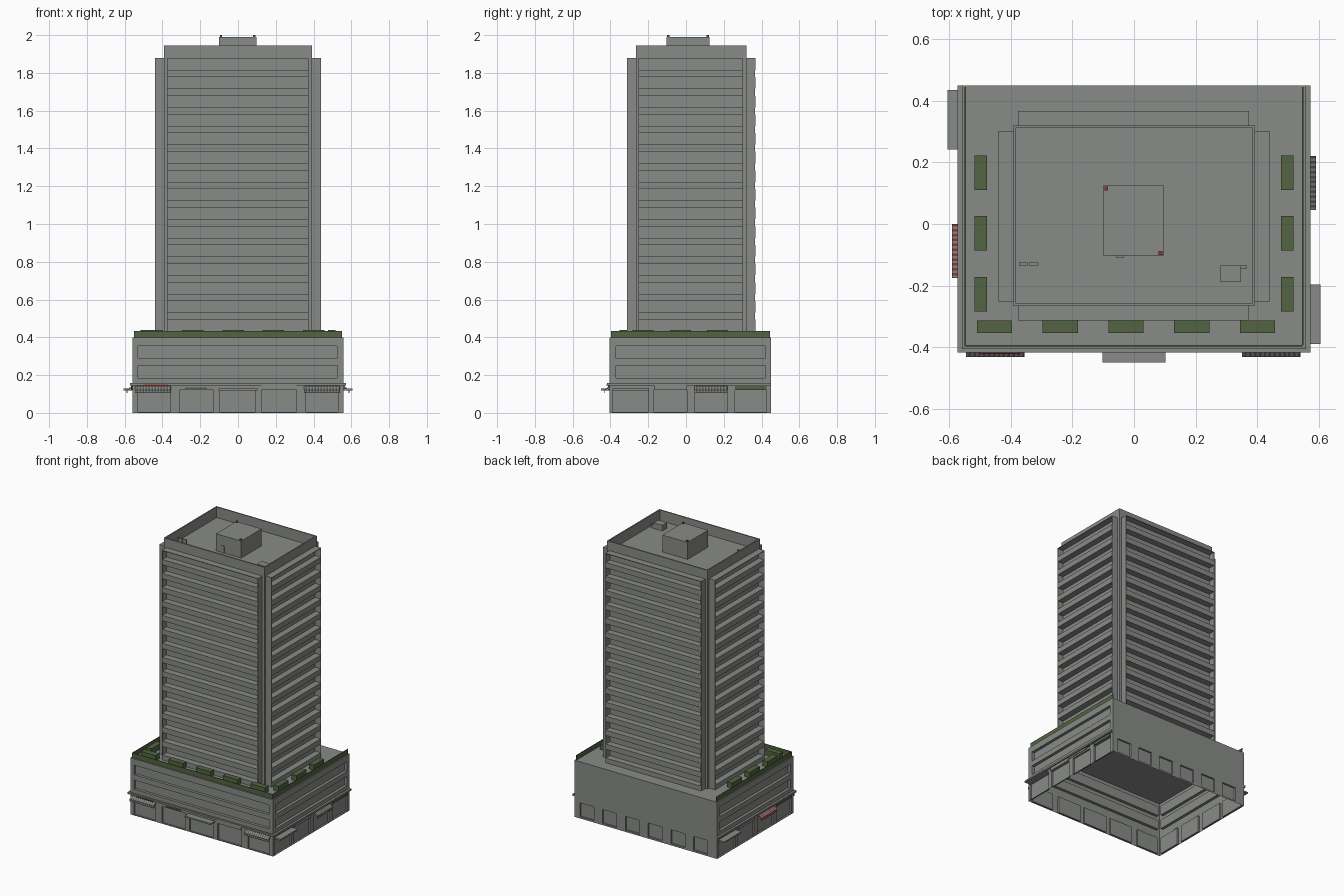
import bpy, bmesh
from mathutils import Vector

if "Cube" in bpy.data.objects:
    bpy.data.objects.remove(bpy.data.objects["Cube"], do_unlink=True)


def material(name, r, g, b):
    m = bpy.data.materials.new(name)
    m.use_nodes = True
    m.diffuse_color = (r, g, b, 1)
    m.node_tree.nodes["Principled BSDF"].inputs["Base Color"].default_value = (r, g, b, 1)
    return m


CONCRETE = material("concrete grey", 0.25, 0.26, 0.245)
GREEN = material("hedge green", 0.085, 0.13, 0.055)
RED = material("signal red", 0.30, 0.04, 0.04)
DARK = material("dark stripe", 0.10, 0.105, 0.10)


def finish(name, bm, mats):
    mesh = bpy.data.meshes.new(name)
    bm.to_mesh(mesh)
    bm.free()
    for m in mats:
        mesh.materials.append(m)
    ob = bpy.data.objects.new(name, mesh)
    bpy.context.collection.objects.link(ob)
    return ob


def box(name, x, y, z, mat=CONCRETE):
    """Box from (low, high) ranges on each axis."""
    bm = bmesh.new()
    bmesh.ops.create_cube(bm, size=1)
    for v in bm.verts:
        v.co = Vector([r[0] if c < 0 else r[1] for c, r in zip(v.co, (x, y, z))])
    return finish(name, bm, [mat])


def place(side, u, out, z):
    """Point on a facade: u runs along it, out is the distance from the centre."""
    return {"front": (u, -out, z), "back": (u, out, z),
            "right": (out, u, z), "left": (-out, u, z)}[side]


def side_box(name, side, u, out, z, mat=CONCRETE):
    a, b = place(side, u[0], out[0], z[0]), place(side, u[1], out[1], z[1])
    return box(name, *[(min(p, q), max(p, q)) for p, q in zip(a, b)], mat)


def wall(name, side, us, out, zs, depth):
    """Facade sheet; every odd cell of the grid is a recessed opening."""
    bm = bmesh.new()
    grid = [[bm.verts.new(place(side, u, out, z)) for z in zs] for u in us]
    holes = []
    for i in range(len(us) - 1):
        for j in range(len(zs) - 1):
            quad = [grid[i][j], grid[i + 1][j], grid[i + 1][j + 1], grid[i][j + 1]]
            if side in ("back", "left"):
                quad.reverse()
            face = bm.faces.new(quad)
            if i % 2 and j % 2:
                holes.append(face)
    inward = Vector(place(side, 0, -depth, 0))
    caps = bmesh.ops.extrude_discrete_faces(bm, faces=holes)["faces"]
    for f in caps:
        bmesh.ops.translate(bm, verts=f.verts, vec=inward)
    return finish(name, bm, [CONCRETE])


def awning(name, side, u0, u1, wall_out, reach, stripes, mats):
    """Sloping canopy with a front valance, striped along its length."""
    profile = [(wall_out, 0.143), (reach, 0.122), (reach, 0.106),
               (reach - 0.004, 0.106), (reach - 0.004, 0.118), (wall_out, 0.138)]
    bm = bmesh.new()
    rows = [[bm.verts.new(place(side, u0 + (u1 - u0) * i / stripes, o, z)) for o, z in profile]
            for i in range(stripes + 1)]
    for i in range(stripes):
        for k in range(len(profile)):
            n = (k + 1) % len(profile)
            f = bm.faces.new([rows[i][k], rows[i][n], rows[i + 1][n], rows[i + 1][k]])
            f.material_index = i % 2
    bm.faces.new(rows[0])
    bm.faces.new(rows[-1])
    bmesh.ops.recalc_face_normals(bm, faces=bm.faces[:])
    return finish(name, bm, mats)


def mirrored(values):
    """Reverse positions along a side for the opposite facade."""
    return sorted(0.045 - v for v in values)


# Podium: open-bottomed shell with a recessed shop row and two window bands
X, FRONT, BACK = 0.558, 0.405, 0.45
shop_z = [0, 0.004, 0.122, 0.15]
band_z = [0.15, 0.185, 0.25, 0.287, 0.355, 0.40]
front_shops = [-X, -0.53, -0.36, -0.31, -0.13, -0.095, 0.09, 0.125, 0.31, 0.36, 0.53, X]
side_shops = [-FRONT, -0.39, -0.20, -0.17, 0.005, 0.045, 0.22, 0.26, 0.425, BACK]
side_bands = [-FRONT, -0.37, 0.42, BACK]

wall("front_shops", "front", front_shops, FRONT, shop_z, 0.012)
wall("front_podium_bands", "front", [-X, -0.53, 0.525, X], FRONT, band_z, 0.02)
for side, shops in (("right", side_shops), ("left", mirrored(side_shops))):
    wall(side + "_shops", side, shops, X, shop_z, 0.012)
    wall(side + "_podium_bands", side, side_bands, X, band_z, 0.02)

bays = [-X]
for i in range(6):
    mid = -0.43 + 0.178 * i
    bays += [mid - 0.055, mid + 0.055]
wall("loading_doors", "back", bays + [X], BACK, [0, 0.012, 0.11, 0.40], 0.012)
box("podium_deck", (-X, X), (-FRONT, BACK), (0.392, 0.40))

# Ledge above the shops
box("front_ledge", (-0.573, 0.573), (-0.417, -FRONT), (0.145, 0.157))
for side in ("left", "right"):
    side_box(side + "_ledge", side, (-0.417, BACK), (X, 0.573), (0.145, 0.157))

# Green railing and planters on the terrace
side_box("front_rail", "front", (-0.55, 0.547), (0.393, 0.397), (0.40, 0.434), GREEN)
for side in ("left", "right"):
    side_box(side + "_rail", side, (-0.393, 0.445), (0.546, 0.55), (0.40, 0.434), GREEN)
    for y in (-0.228, -0.03, 0.167):
        side_box(side + "_planter", side, (y - 0.056, y + 0.056), (0.477, 0.517), (0.40, 0.438), GREEN)
for i in range(5):
    x = -0.453 + 0.2135 * i
    box("front_planter", (x - 0.057, x + 0.057), (-0.353, -0.313), (0.40, 0.438), GREEN)

# Entrance canopies, awnings and sign plates
side_box("main_canopy", "front", (-0.102, 0.102), (FRONT, 0.45), (0.118, 0.128))
awning("front_left_awning", "front", 0.35, 0.54, FRONT, 0.432, 24, [CONCRETE, DARK])
awning("front_right_awning", "front", -0.545, -0.355, FRONT, 0.432, 24, [CONCRETE, DARK])
side_box("front_sign", "front", (0.125, 0.31), (FRONT, 0.412), (0.122, 0.144))
side_box("front_green_sign", "front", (-0.28, -0.165), (FRONT, 0.41), (0.126, 0.134), GREEN)
side_box("front_red_sign", "front", (-0.50, -0.37), (0.417, 0.42), (0.143, 0.149), RED)
for side, flip, stripe in (("right", sorted, DARK), ("left", mirrored, RED)):
    side_box(side + "_canopy", side, flip([-0.39, -0.197]), (X, 0.605), (0.118, 0.128))
    side_box(side + "_sign", side, flip([-0.17, 0.005]), (X, 0.566), (0.122, 0.144))
    side_box(side + "_green_sign", side, flip([0.26, 0.425]), (X, 0.564), (0.122, 0.142), GREEN)
    a, b = flip([0.045, 0.22])
    awning(side + "_awning", side, a, b, X, 0.59, 22, [CONCRETE, stripe])

# Tower core with a recessed roof and thin parapet
CX, C0, C1 = 0.393, -0.265, 0.32
box("tower_core", (-CX, CX), (C0, C1), (0.40, 1.87))
for side, out in (("front", -C0), ("back", C1)):
    side_box(side + "_parapet", side, (-CX, CX), (out - 0.009, out), (1.87, 1.945))
for side in ("left", "right"):
    side_box(side + "_parapet", side, (C0 + 0.009, C1 - 0.009), (CX - 0.009, CX), (1.87, 1.945))

# Projecting bays with fifteen recessed window bands on every side
FLOORS, STEP, TOP = 15, 0.0987, 1.88
tower_z = [0.40]
for k in reversed(range(FLOORS)):
    tower_z += [1.815 - STEP * k, 1.876 - STEP * k]
tower_z.append(TOP)
for side, u0, u1, core, out in (("front", -0.376, 0.374, -C0, 0.313),
                                ("back", -0.376, 0.374, C1, 0.367),
                                ("left", -0.252, 0.302, CX, 0.439),
                                ("right", -0.252, 0.302, CX, 0.439)):
    wall(side + "_window_bands", side, [u0, u0 + 0.004, u1 - 0.004, u1], out, tower_z, out - core - 0.002)
    for u in (u0, u1 - 0.003):
        side_box(side + "_bay_return", side, (u, u + 0.003), (core, out - 0.0005), (0.40, TOP))
    side_box(side + "_bay_cap", side, (u0, u1), (core, out), (TOP - 0.003, TOP))

# Rooftop plant
box("penthouse", (-0.10, 0.097), (-0.103, 0.125), (1.87, 1.99))
box("penthouse_door", (-0.058, -0.033), (-0.108, -0.103), (1.87, 1.92))
for x, y in ((-0.09, 0.115), (0.086, -0.094)):
    box("warning_light", (x - 0.006, x + 0.006), (y - 0.006, y + 0.006), (1.99, 2.0), RED)
box("cooling_unit", (0.28, 0.347), (-0.188, -0.135), (1.87, 1.91))
box("cooling_duct", (0.347, 0.367), (-0.145, -0.135), (1.87, 1.895))
for x in (-0.374, -0.34):
    box("roof_vent", (x, x + 0.03), (-0.135, -0.125), (1.87, 1.90))
